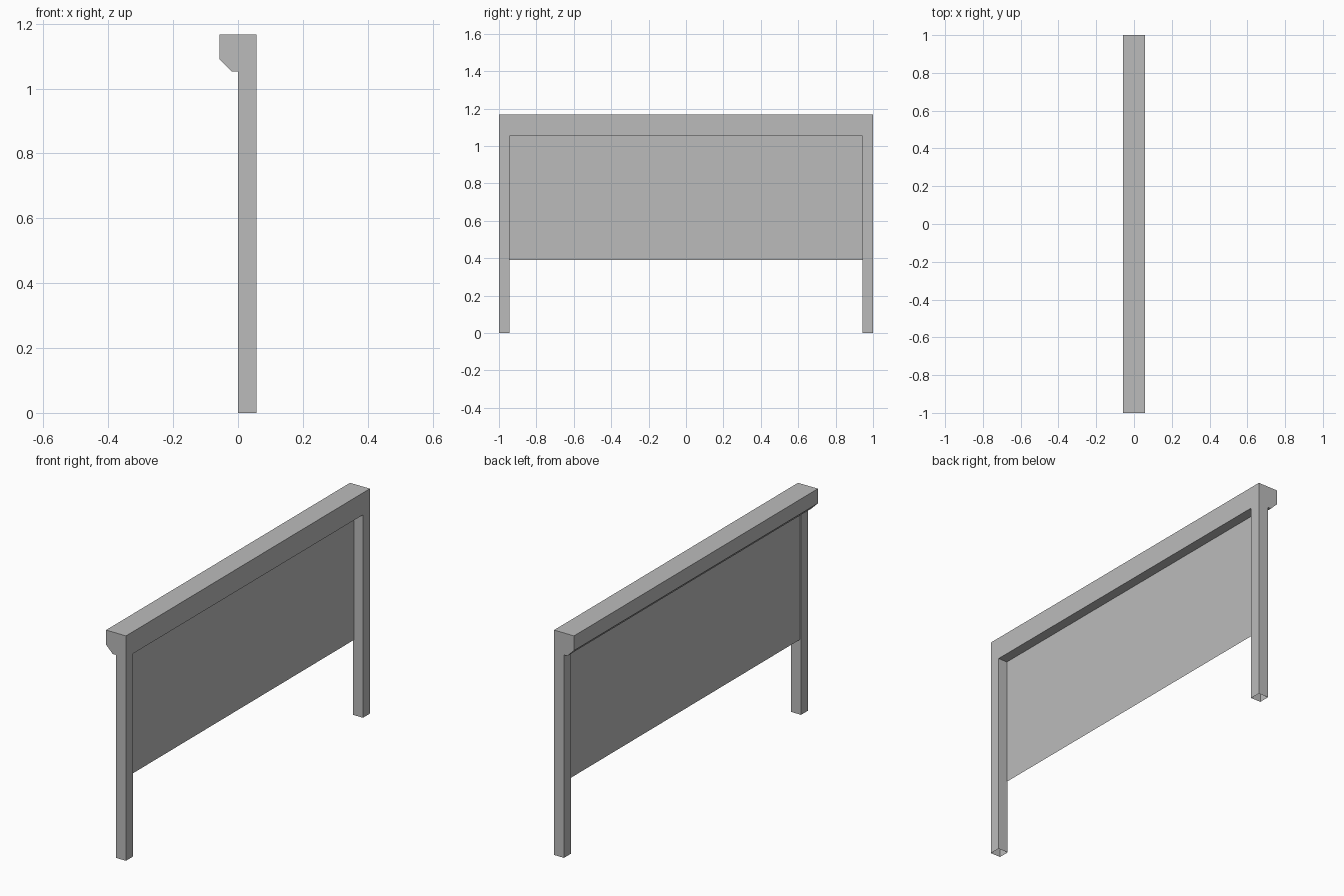
import bpy
import bmesh

cube = bpy.data.objects.get("Cube")
if cube:
    bpy.data.objects.remove(cube, do_unlink=True)

# Overall sizes
HALF = 1.0          # half length along y
DEPTH = 0.057       # post depth and half beam depth
INNER = 0.943       # inner side of the posts
TOP = 1.167
BEAM_LOW = 1.053
PANEL_LOW = 0.39
PANEL_X = 0.005

grey = bpy.data.materials.new("plain_grey")
grey.use_nodes = True
COLOUR = (0.5, 0.5, 0.5, 1)
grey.diffuse_color = COLOUR
grey.node_tree.nodes["Principled BSDF"].inputs["Base Color"].default_value = COLOUR


def extruded(name, outline, offset, caps=True):
    """Sweep a closed outline along offset, with or without end caps."""
    bm = bmesh.new()
    start = [bm.verts.new(p) for p in outline]
    end = [bm.verts.new([a + b for a, b in zip(p, offset)]) for p in outline]
    for i in range(len(start)):
        j = (i + 1) % len(start)
        bm.faces.new((start[i], start[j], end[j], end[i]))
    cap = bm.faces.new(start)
    bm.faces.new(end[::-1])
    bmesh.ops.recalc_face_normals(bm, faces=bm.faces)
    if not caps:
        ends = [f for f in bm.faces if abs(f.normal.z) > 0.9]
        bmesh.ops.delete(bm, geom=ends, context='FACES_ONLY')
    return finish(name, bm)


def finish(name, bm):
    mesh = bpy.data.meshes.new(name)
    bm.to_mesh(mesh)
    bm.free()
    mesh.materials.append(grey)
    obj = bpy.data.objects.new(name, mesh)
    bpy.context.collection.objects.link(obj)
    return obj


# Top beam with a chamfered overhang on one side
profile = [(-DEPTH, TOP), (DEPTH, TOP), (DEPTH, BEAM_LOW),
           (-0.019, BEAM_LOW), (-DEPTH, 1.091)]
extruded("top_beam", [(x, -HALF, z) for x, z in profile], (0, 2 * HALF, 0))

# Hollow posts, open at the bottom
for name, side in (("front_post", -1), ("back_post", 1)):
    outer, inner = side * HALF, side * INNER
    base = [(0, outer, 0), (DEPTH, outer, 0), (DEPTH, inner, 0), (0, inner, 0)]
    extruded(name, base, (0, 0, BEAM_LOW), caps=False)

# Thin sheet between the posts
bm = bmesh.new()
corners = [(-INNER, PANEL_LOW), (INNER, PANEL_LOW), (INNER, BEAM_LOW), (-INNER, BEAM_LOW)]
bm.faces.new([bm.verts.new((PANEL_X, y, z)) for y, z in corners])
finish("panel", bm)
